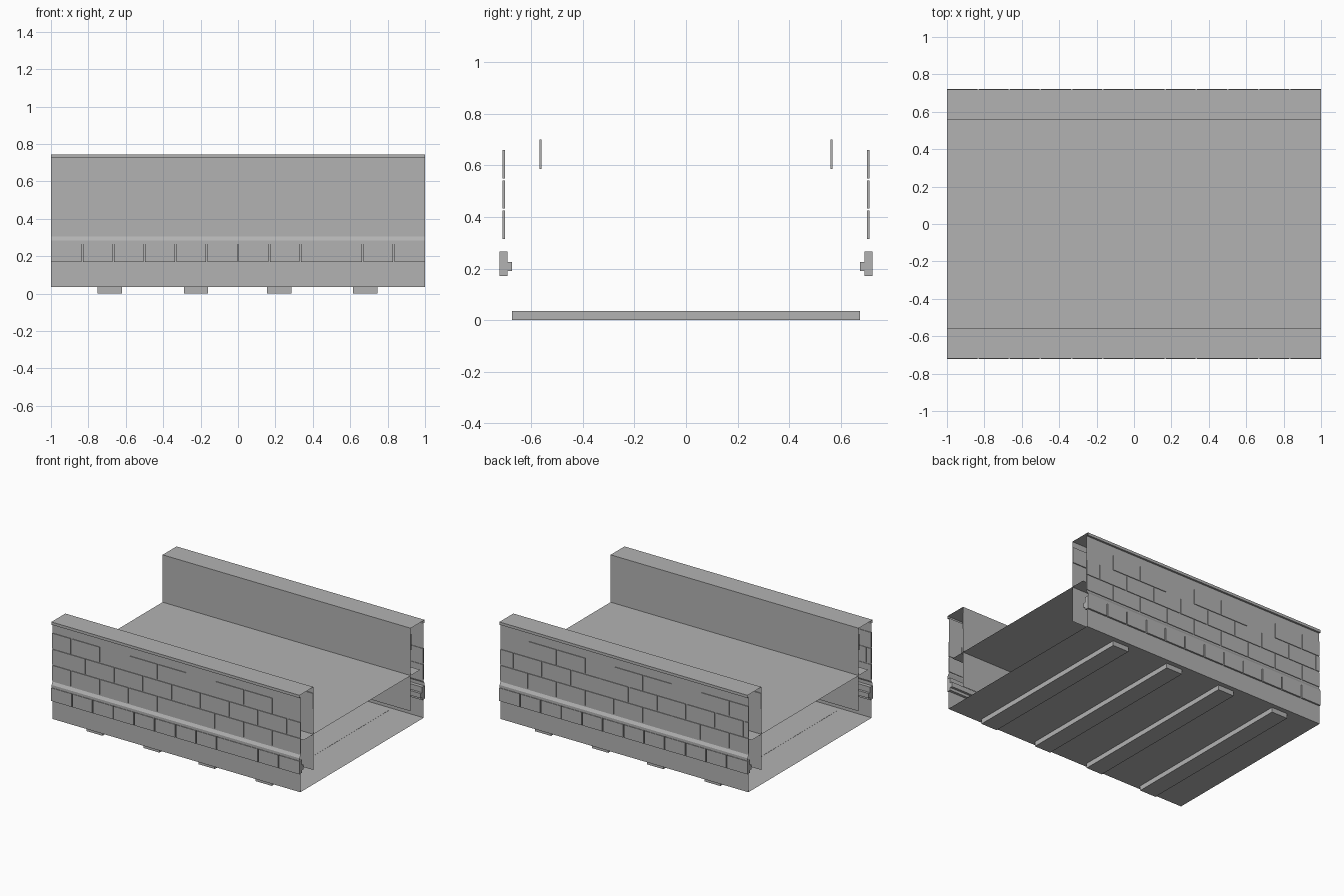
import bpy
import bmesh

cube = bpy.data.objects.get("Cube")
if cube:
    bpy.data.objects.remove(cube, do_unlink=True)

stone = bpy.data.materials.new("grey_stone")
stone.use_nodes = True
GREY = (0.45, 0.45, 0.45, 1)
stone.diffuse_color = GREY
stone.node_tree.nodes["Principled BSDF"].inputs["Base Color"].default_value = GREY


def finish(name, bm):
    mesh = bpy.data.meshes.new(name)
    bm.to_mesh(mesh)
    bm.free()
    mesh.materials.append(stone)
    obj = bpy.data.objects.new(name, mesh)
    bpy.context.collection.objects.link(obj)
    return obj


def sheet(name, profile):
    """Sweep an open (y, z) profile along the full length in x."""
    bm = bmesh.new()
    rows = [[bm.verts.new((x, y, z)) for y, z in profile] for x in (-1, 1)]
    for i in range(len(profile) - 1):
        bm.faces.new((rows[0][i], rows[1][i], rows[1][i + 1], rows[0][i + 1]))
    return finish(name, bm)


def add_box(bm, x, y, z):
    """Add a box from (low, high) ranges."""
    verts = bmesh.ops.create_cube(bm, size=1)["verts"]
    for v in verts:
        v.co = [r[0] + (c + 0.5) * (r[1] - r[0]) for c, r in zip(v.co, (x, y, z))]


# Floor and raised deck
sheet("floor", [(-0.71, 0.035), (0.71, 0.035)])
sheet("deck", [(-0.67, 0.40), (0.67, 0.40)])

# Hollow side walls: base, ledge, face, coping and inner face
WALL = [(0.71, 0.035), (0.71, 0.265), (0.718, 0.265), (0.718, 0.285),
        (0.706, 0.305), (0.706, 0.725), (0.72, 0.725), (0.72, 0.745),
        (0.56, 0.745), (0.56, 0.14)]

PITCH, GAP = 0.232, 0.008
for side, label in ((-1, "front"), (1, "back")):
    def span(a, b):
        return sorted((side * a, side * b))

    sheet(label + "_wall", [(side * y, z) for y, z in WALL])

    # Staggered thin bricks, with some left out of the top course
    bm = bmesh.new()
    for row, z in enumerate((0.315, 0.432, 0.549)):
        for k in range(-6, 7):
            x = -0.151 + PITCH * k + (PITCH / 2 if row == 1 else 0)
            lo, hi = max(x + GAP / 2, -1), min(x + PITCH - GAP / 2, 1)
            if hi - lo < 0.02 or (row == 2 and k % 3 == 1):
                continue
            add_box(bm, (lo, hi), span(0.702, 0.711), (z, z + 0.11))
    finish(label + "_wall_bricks", bm)

    # Thicker course of bricks under the ledge
    bm = bmesh.new()
    joints = [k / 6 for k in range(-6, 7) if not (side < 0 and k == 3)]
    for a, b in zip(joints, joints[1:]):
        lo = a if a == -1 else a + GAP / 2
        hi = b if b == 1 else b - GAP / 2
        add_box(bm, (lo, hi), span(0.692, 0.722), (0.17, 0.265))
    finish(label + "_base_bricks", bm)

    # Rails inside the hollow wall
    bm = bmesh.new()
    add_box(bm, (-1, 1), span(0.675, 0.70), (0.19, 0.225))
    add_box(bm, (-1, 1), span(0.56, 0.567), (0.585, 0.70))
    finish(label + "_wall_rails", bm)

# Cross beams under the floor
bm = bmesh.new()
for x in (-0.685, -0.225, 0.22, 0.68):
    add_box(bm, (x - 0.065, x + 0.065), (-0.675, 0.675), (0, 0.036))
finish("cross_beams", bm)
